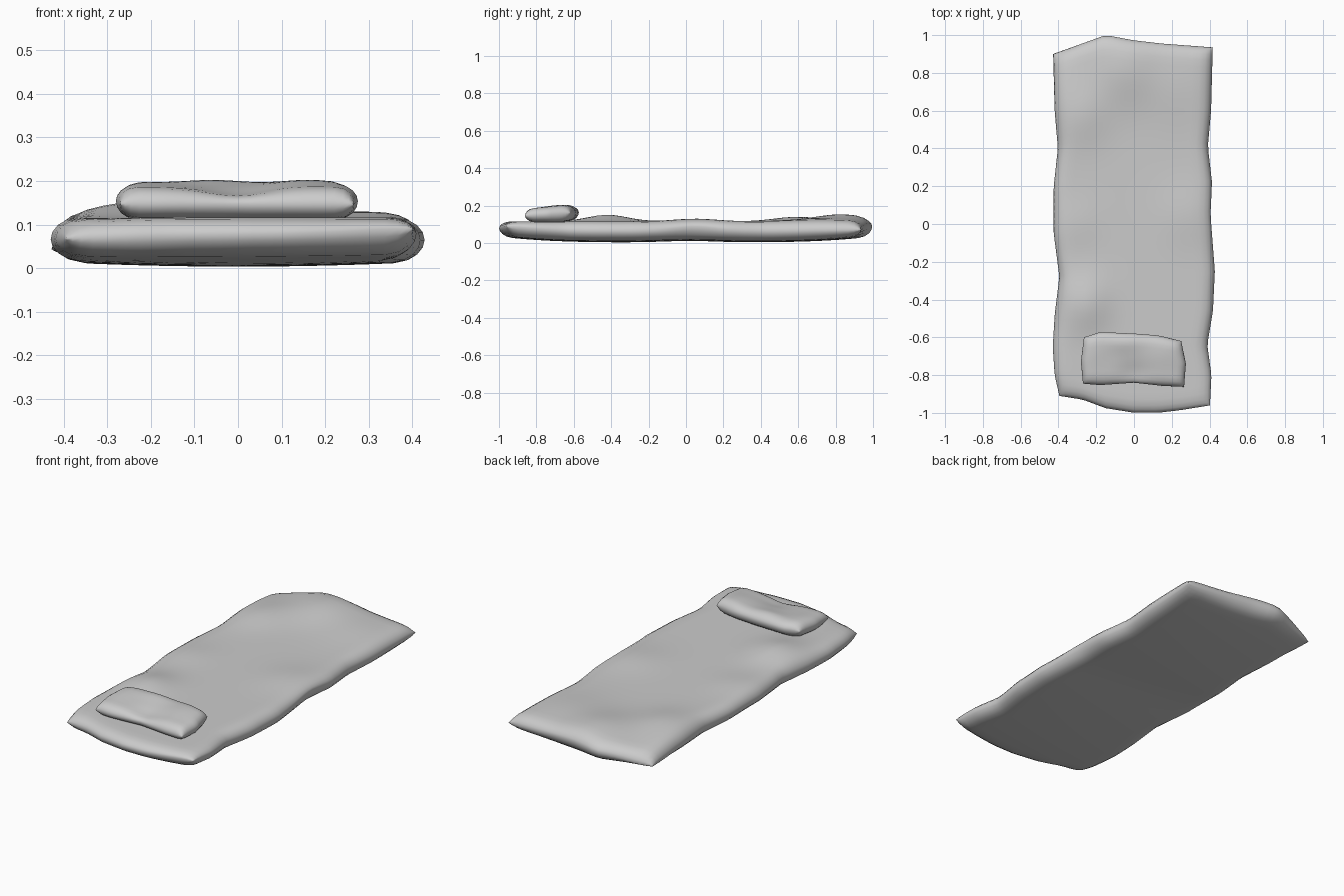
import bpy, bmesh
from math import exp, sqrt
from mathutils import Vector

if "Cube" in bpy.data.objects:
    bpy.data.objects.remove(bpy.data.objects["Cube"])


def along(points, t):
    """Point at fraction t along an outline polyline (by its main direction)."""
    a, b = Vector(points[0]), Vector(points[-1])
    axis = (b - a).normalized()
    span = (b - a).length
    pos = [(Vector(p) - a).dot(axis) / span for p in points]
    for i in range(len(pos) - 1):
        if t <= pos[i + 1] or i == len(pos) - 2:
            k = (t - pos[i]) / (pos[i + 1] - pos[i])
            return Vector(points[i]).lerp(Vector(points[i + 1]), k)


def samples(n, length, r):
    """Fractions 0..1, packed closely where the edge rolls over."""
    e = [0, 0.06 * r / length, 0.25 * r / length, 0.55 * r / length]
    a = r / length
    mid = [a + (1 - 2 * a) * i / n for i in range(n + 1)]
    return e + mid + [1 - x for x in reversed(e)]


def roll(d, r):
    return 1.0 if d >= r else sqrt(max(0, 1 - (1 - d / r) ** 2))


def bumps(x, y, items):
    return sum(h * exp(-((x - cx) / sx) ** 2 - ((y - cy) / sy) ** 2)
               for cx, cy, sx, sy, h in items)


def cushion(name, left, right, front, back, r, nu, nv, top, mid, bottom):
    """Soft slab: outline patch with rolled edges, top and bottom skins."""
    w = front[-1][0] - front[0][0]
    l = left[-1][1] - left[0][1]
    us, vs = samples(nu, w, r), samples(nv, l, r)
    bm = bmesh.new()
    c00, c10, c01, c11 = map(Vector, (front[0], front[-1], back[0], back[-1]))
    skins = ({}, {})
    for i, u in enumerate(us):
        for j, v in enumerate(vs):
            p = (along(front, u) * (1 - v) + along(back, u) * v
                 + along(left, v) * (1 - u) + along(right, v) * u
                 - (c00 * (1 - u) + c10 * u) * (1 - v)
                 - (c01 * (1 - u) + c11 * u) * v)
            f = roll(min(u, 1 - u) * w, r) * roll(min(v, 1 - v) * l, r)
            m = mid(*p)
            rim = i in (0, len(us) - 1) or j in (0, len(vs) - 1)
            for skin, h in zip(skins, (top, bottom)):
                if rim and skin is skins[1]:
                    skin[i, j] = skins[0][i, j]
                else:
                    skin[i, j] = bm.verts.new((p.x, p.y, m + (h(*p) - m) * f))
    for i in range(len(us) - 1):
        for j in range(len(vs) - 1):
            loop = [(i, j), (i + 1, j), (i + 1, j + 1), (i, j + 1)]
            bm.faces.new([skins[0][k] for k in loop])
            bm.faces.new([skins[1][k] for k in reversed(loop)])
    for f in bm.faces:
        f.smooth = True
    me = bpy.data.meshes.new(name)
    bm.to_mesh(me)
    bm.free()
    ob = bpy.data.objects.new(name, me)
    bpy.context.collection.objects.link(ob)
    return ob


# Mattress: wavy outline, ridges on the left side and across the back
ridges = [(-0.25, -0.42, 0.12, 0.15, 0.035), (-0.05, 0.83, 0.17, 0.2, 0.036),
          (-0.27, 0.58, 0.13, 0.16, 0.022), (0.22, 0.72, 0.16, 0.2, 0.015),
          (0.28, 0.05, 0.15, 0.16, 0.014), (-0.3, 0.0, 0.12, 0.13, 0.01),
          (-0.42, 0.92, 0.12, 0.12, -0.02), (-0.42, -0.95, 0.15, 0.12, -0.01)]
rim_waves = [(-0.43, 0.92, 0.14, 0.2, -0.03), (0.0, 0.98, 0.2, 0.15, 0.015),
             (0.41, 0.95, 0.12, 0.15, -0.005), (0.4, 0.05, 0.2, 0.16, 0.025),
             (0.4, -0.95, 0.2, 0.2, 0.015), (-0.4, -0.92, 0.15, 0.15, -0.005)]
cushion(
    "mattress",
    [(-0.395, -0.91), (-0.42, -0.8), (-0.43, -0.65), (-0.42, -0.48), (-0.395, -0.28),
     (-0.425, -0.05), (-0.425, 0.2), (-0.403, 0.4), (-0.42, 0.6), (-0.428, 0.9)],
    [(0.402, -0.96), (0.41, -0.8), (0.388, -0.64), (0.418, -0.46), (0.428, -0.25),
     (0.405, 0.05), (0.413, 0.22), (0.391, 0.41), (0.408, 0.6), (0.417, 0.935)],
    [(-0.395, -0.91), (-0.27, -0.93), (-0.15, -0.975), (0, -0.999), (0.13, -0.999),
     (0.25, -0.985), (0.402, -0.96)],
    [(-0.428, 0.90), (-0.15, 1.0), (0, 0.972), (0.15, 0.955), (0.417, 0.935)],
    0.065, 18, 44,
    lambda x, y: 0.116 + bumps(x, y, ridges),
    lambda x, y: 0.064 + 0.014 * y ** 4 + bumps(x, y, rim_waves),
    lambda x, y: 0.003 + 0.032 * y ** 4 + 0.06 * x ** 2
    + 0.008 * exp(-((y - 0.02) / 0.2) ** 2))

# Pillow: sags in the middle of the front, fuller toward the back
folds = [(0, -0.80, 0.09, 0.07, -0.018), (0.16, -0.68, 0.09, 0.1, 0.012),
         (-0.06, -0.63, 0.1, 0.05, 0.01), (-0.21, -0.68, 0.06, 0.08, 0.006)]
cushion(
    "pillow",
    [(-0.27, -0.845), (-0.281, -0.73), (-0.265, -0.6)],
    [(0.265, -0.862), (0.275, -0.74), (0.25, -0.62)],
    [(-0.27, -0.845), (-0.18, -0.853), (0, -0.84), (0.15, -0.857), (0.265, -0.862)],
    [(-0.265, -0.6), (-0.18, -0.572), (0, -0.58), (0.13, -0.59), (0.25, -0.62)],
    0.045, 14, 8,
    lambda x, y: 0.189 + 0.04 * (y + 0.72) + bumps(x, y, folds),
    lambda x, y: 0.155 + 0.06 * (y + 0.72),
    lambda x, y: 0.113 + 0.06 * max(0, y + 0.7))
